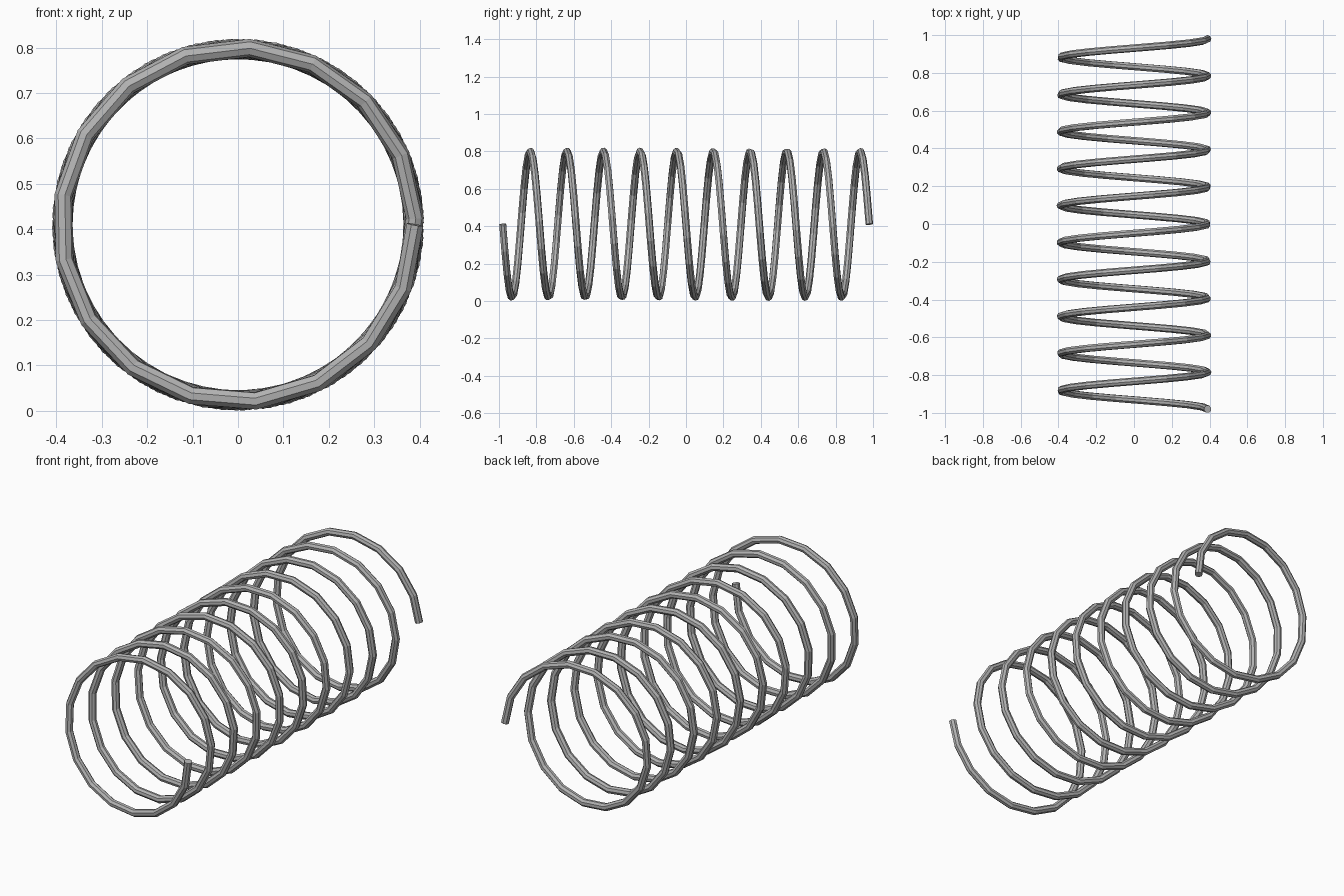
import bpy
from math import sin, cos, tau

cube = bpy.data.objects.get("Cube")
if cube:
    bpy.data.objects.remove(cube, do_unlink=True)

COIL_RADIUS = 0.39
WIRE_RADIUS = 0.02
LENGTH = 1.96
TURNS = 10
SEGMENTS = 171

# Plain grey metal
steel = bpy.data.materials.new("grey steel")
steel.use_nodes = True
grey = (0.45, 0.45, 0.45, 1)
steel.diffuse_color = grey
steel.node_tree.nodes["Principled BSDF"].inputs["Base Color"].default_value = grey

# Helix path running from front to back, winding downwards first on the left side
curve = bpy.data.curves.new("coil_spring", "CURVE")
curve.dimensions = "3D"
curve.bevel_depth = WIRE_RADIUS
curve.bevel_resolution = 2
curve.use_fill_caps = True
path = curve.splines.new("POLY")
path.use_smooth = False
path.points.add(SEGMENTS)
for i, point in enumerate(path.points):
    t = i / SEGMENTS
    a = tau * TURNS * t
    point.co = (COIL_RADIUS * cos(a),
                LENGTH * (t - 0.5),
                COIL_RADIUS + WIRE_RADIUS - COIL_RADIUS * sin(a), 1)
curve.materials.append(steel)

# Turn the round wire into a mesh
spring = bpy.data.objects.new("coil_spring", curve)
bpy.context.collection.objects.link(spring)
bpy.ops.object.select_all(action="DESELECT")
spring.select_set(True)
bpy.context.view_layer.objects.active = spring
bpy.ops.object.convert(target="MESH")
